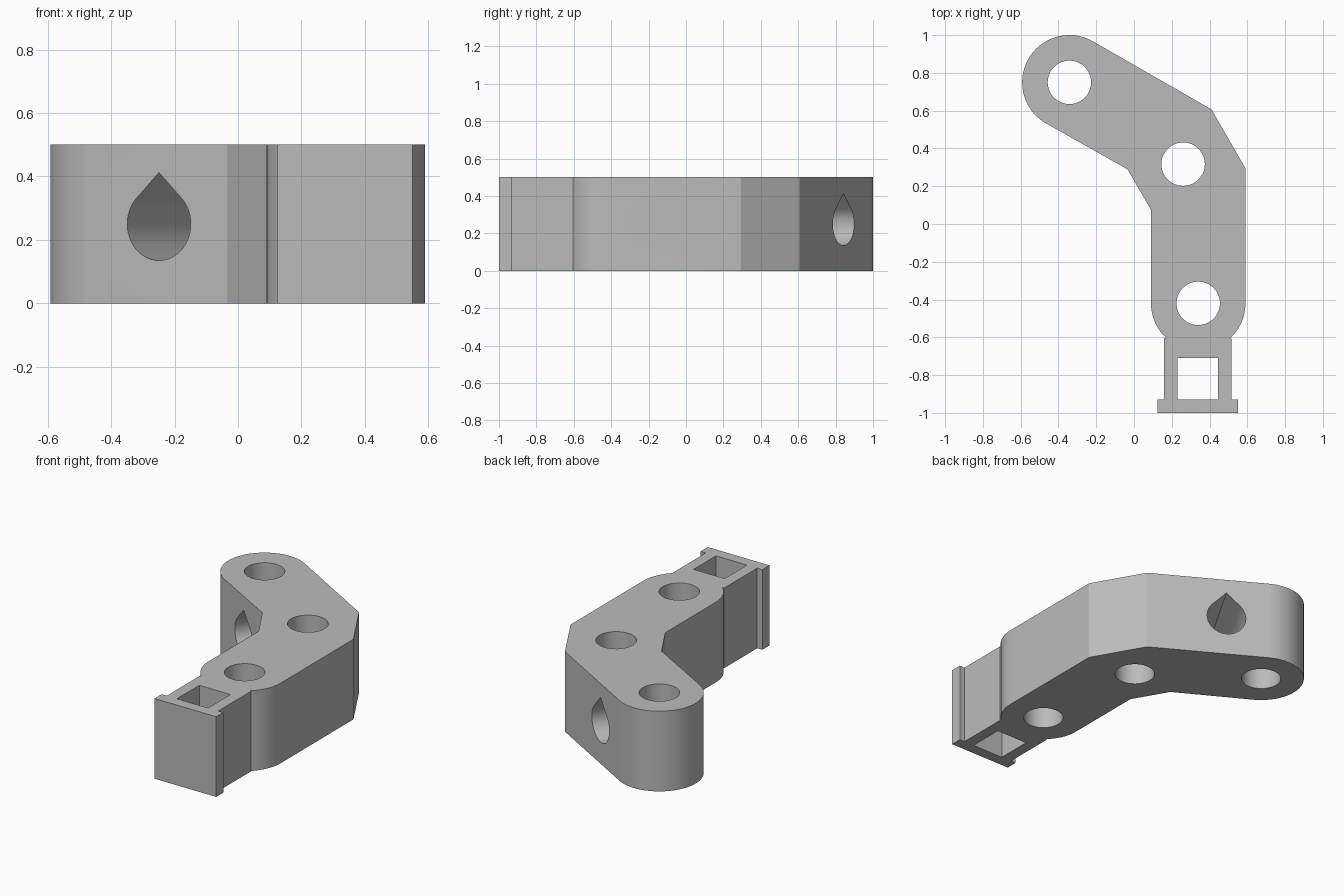
import bpy, bmesh, math
from mathutils import Matrix, Vector

if "Cube" in bpy.data.objects:
    bpy.data.objects.remove(bpy.data.objects["Cube"])

HEIGHT = 0.5
HALF = 0.25        # half the arm width
BORE = 0.115       # radius of every hole
ELBOW = math.radians(-30)
END = Vector((-0.342, 0.75))
FRONT = Vector((0.34, -0.42))

grey = bpy.data.materials.new("plain grey")
grey.use_nodes = True
colour = (0.5, 0.5, 0.5, 1)
grey.diffuse_color = colour
grey.node_tree.nodes["Principled BSDF"].inputs["Base Color"].default_value = colour


def arc(centre, radius, start, stop, steps):
    angles = [math.radians(start + (stop - start) * i / steps) for i in range(steps + 1)]
    return [(centre[0] + radius * math.cos(a), centre[1] + radius * math.sin(a)) for a in angles]


def prism(name, outline, low, high, matrix=Matrix()):
    """Extrude a flat outline along its local z axis."""
    bm = bmesh.new()
    face = bm.faces.new([bm.verts.new((x, y, low)) for x, y in outline])
    top = bmesh.ops.extrude_face_region(bm, geom=[face])["geom"]
    bmesh.ops.translate(bm, vec=(0, 0, high - low),
                        verts=[v for v in top if isinstance(v, bmesh.types.BMVert)])
    bm.transform(matrix)
    bmesh.ops.recalc_face_normals(bm, faces=bm.faces)
    mesh = bpy.data.meshes.new(name)
    bm.to_mesh(mesh)
    bm.free()
    mesh.materials.append(grey)
    obj = bpy.data.objects.new(name, mesh)
    bpy.context.collection.objects.link(obj)
    return obj


# Outline: rounded arm end, angled elbow, rounded shoulders, neck and flange
shoulder = 47.5
outline = arc(END, HALF, 60, 240, 48)
outline += [(-0.035, 0.29), (0.09, 0.075)]
outline += arc(FRONT, HALF, 180, 180 + shoulder, 14)
outline += [(0.16, -0.605), (0.16, -0.93), (0.125, -0.93), (0.125, -1)]
outline += [(0.55, -1), (0.55, -0.93), (0.515, -0.93), (0.515, -0.605)]
outline += arc(FRONT, HALF, -shoulder, 0, 14)
outline += [(0.59, 0.295), (0.41, 0.607)]
bracket = prism("bent_bracket", outline, 0, HEIGHT)

# Upright round holes and the square slot
cutters = [prism("round_hole_cutter", arc(c, BORE, 0, 352.5, 47), -0.1, HEIGHT + 0.1)
           for c in (END, (0.26, 0.317), FRONT)]
slot = [(0.23, -0.93), (0.445, -0.93), (0.445, -0.71), (0.23, -0.71)]
cutters.append(prism("slot_cutter", slot, -0.1, HEIGHT + 0.1))

# Teardrop cross holes, one through each arm
teardrop = arc((0, 0), BORE, 135, 405, 40) + [(0, BORE * math.sqrt(2))]
for x, y, turn in ((0.34, -0.182, math.pi / 2), (-0.125, 0.626, ELBOW)):
    place = (Matrix.Translation((x, y, HEIGHT / 2)) @ Matrix.Rotation(turn, 4, "Z")
             @ Matrix.Rotation(math.pi / 2, 4, "X"))
    cutters.append(prism("teardrop_cutter", teardrop, -0.35, 0.35, place))

# Cut the holes and keep the finished mesh
for cutter in cutters:
    cut = bracket.modifiers.new(cutter.name, "BOOLEAN")
    cut.operation = "DIFFERENCE"
    cut.solver = "EXACT"
    cut.object = cutter
    cutter.hide_render = True
bpy.context.view_layer.update()
finished = bpy.data.meshes.new_from_object(
    bracket.evaluated_get(bpy.context.evaluated_depsgraph_get()))
bracket.modifiers.clear()
bracket.data = finished
for cutter in cutters:
    bpy.data.objects.remove(cutter)

# Smooth the curved walls, keep the edges crisp
bpy.ops.object.select_all(action="DESELECT")
bracket.select_set(True)
bpy.context.view_layer.objects.active = bracket
bpy.ops.object.shade_smooth_by_angle(angle=math.radians(20))
